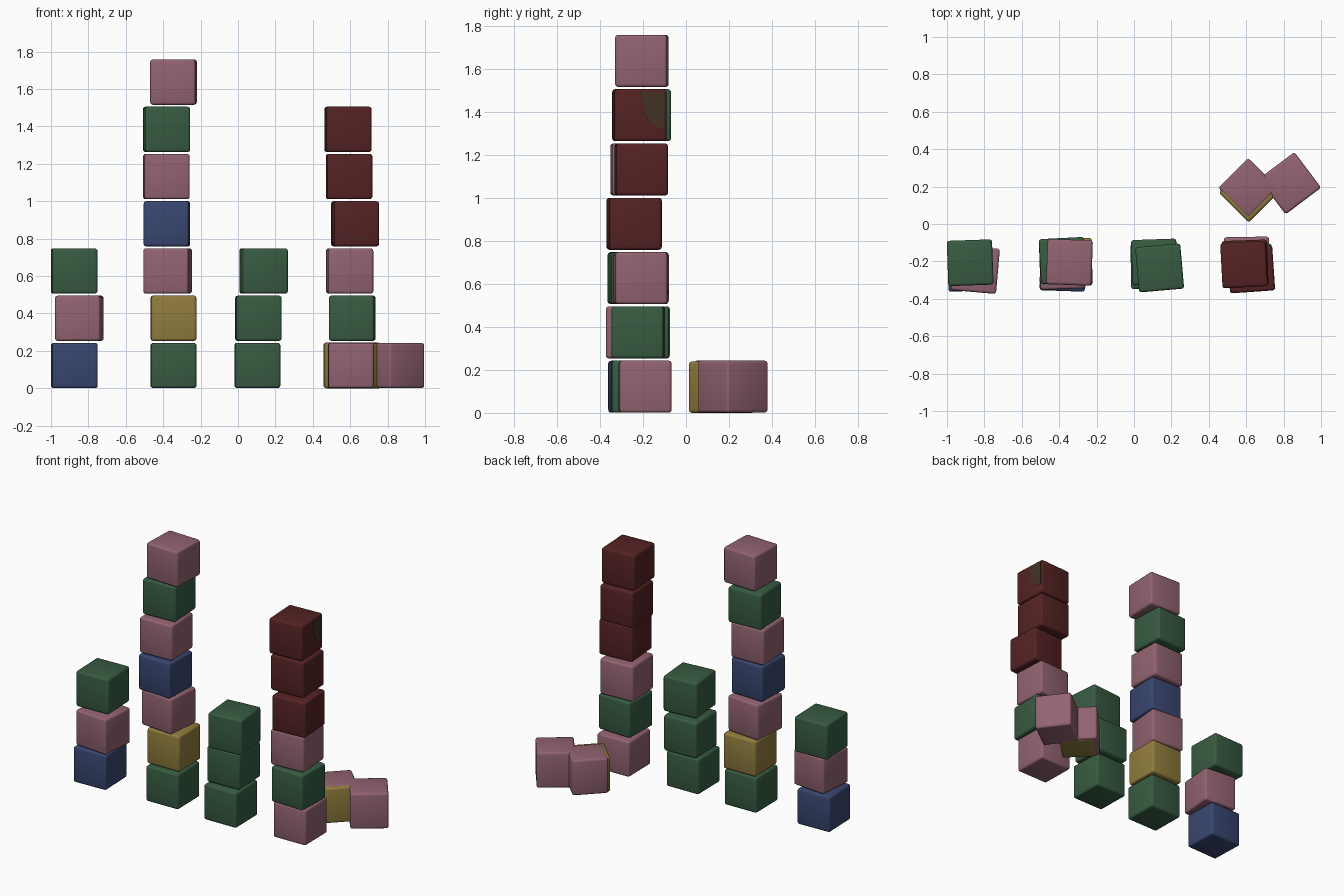
import bpy, bmesh
from math import radians
from mathutils import Matrix

old = bpy.data.objects.get("Cube")
if old:
    bpy.data.objects.remove(old, do_unlink=True)

SIZE, STEP = 0.242, 0.2525


def linear(c):
    c /= 255
    return c / 12.92 if c <= 0.04045 else ((c + 0.055) / 1.055) ** 2.4


def material(name, *rgb):
    mat = bpy.data.materials.new(name)
    mat.use_nodes = True
    col = [linear(c) for c in rgb] + [1]
    mat.diffuse_color = col
    mat.node_tree.nodes["Principled BSDF"].inputs["Base Color"].default_value = col
    return mat


COLOURS = {
    "pink": material("dusty pink", 146, 99, 113),
    "green": material("dark green", 55, 91, 65),
    "red": material("dark red", 85, 34, 35),
    "blue": material("navy blue", 56, 70, 112),
    "yellow": material("mustard yellow", 145, 125, 62),
    "brown": material("olive brown", 66, 50, 36),
}


def add_object(name, bm, colour, location, angle):
    mesh = bpy.data.meshes.new(name)
    bm.to_mesh(mesh)
    bm.free()
    mesh.materials.append(COLOURS[colour])
    obj = bpy.data.objects.new(name, mesh)
    bpy.context.collection.objects.link(obj)
    obj.location = location
    obj.rotation_euler.z = radians(angle)
    return obj


def block(name, colour, x, y, z, angle, side=SIZE, height=SIZE):
    """Cube with softly rounded edges."""
    bm = bmesh.new()
    bmesh.ops.create_cube(bm, size=1, matrix=Matrix.Diagonal((side, side, height, 1)))
    bmesh.ops.bevel(bm, geom=bm.edges[:], offset=0.014, segments=3,
                    profile=0.5, affect='EDGES')
    for f in bm.faces:
        f.smooth = True
    obj = add_object(name, bm, colour, (x, y, z), angle)
    bpy.ops.object.select_all(action='DESELECT')
    obj.select_set(True)
    bpy.context.view_layer.objects.active = obj
    bpy.ops.object.shade_smooth_by_angle(angle=radians(35))
    return obj


# Stacks from bottom to top: colour, x, y, turn in degrees
STACKS = {
    "far_right_stack": [
        ("blue", -0.875, -0.237, 2), ("pink", -0.848, -0.243, -5),
        ("green", -0.876, -0.207, 2)],
    "tall_stack": [
        ("green", -0.345, -0.21, 1), ("yellow", -0.345, -0.198, 1),
        ("pink", -0.376, -0.21, -5), ("blue", -0.38, -0.237, -2),
        ("pink", -0.383, -0.227, 2), ("green", -0.382, -0.196, 3),
        ("pink", -0.345, -0.205, -2)],
    "middle_stack": [
        ("green", 0.104, -0.226, 1), ("green", 0.109, -0.203, 2),
        ("green", 0.137, -0.235, 5)],
    "left_stack": [
        ("pink", 0.603, -0.19, 1), ("green", 0.611, -0.222, -2),
        ("pink", 0.597, -0.213, 3), ("red", 0.626, -0.242, 4),
        ("red", 0.594, -0.208, 2), ("red", 0.588, -0.217, 3)],
}
for stack, cubes in STACKS.items():
    for level, (colour, x, y, angle) in enumerate(cubes):
        top = block(f"{stack}_block_{level + 1}", colour, x, y,
                    SIZE / 2 + 0.001 + level * STEP, angle)

# Brown patch on the outer face of the top red block
bm = bmesh.new()
outline = [(0, 0.108), (0.012, 0.03), (0.035, -0.025), (0.07, -0.052),
           (0.108, -0.06), (0.108, 0.108)]
face = bm.faces.new([bm.verts.new((SIZE / 2 - 0.001, y, z)) for y, z in outline])
side = bmesh.ops.extrude_face_region(bm, geom=[face])
bmesh.ops.translate(bm, vec=(0.003, 0, 0),
                    verts=[v for v in side["geom"] if isinstance(v, bmesh.types.BMVert)])
bmesh.ops.recalc_face_normals(bm, faces=bm.faces[:])
add_object("top_block_patch", bm, "brown", top.location, 3)

# Loose blocks lying behind: an overlapping yellow and pink pair, and a pink one
block("loose_yellow_block", "yellow", 0.613, 0.168, 0.12, 45, 0.226, 0.24)
block("loose_pink_block", "pink", 0.61, 0.193, 0.1235, 45, 0.226, 0.241)
block("loose_end_block", "pink", 0.834, 0.218, 0.122, 37, 0.238)
